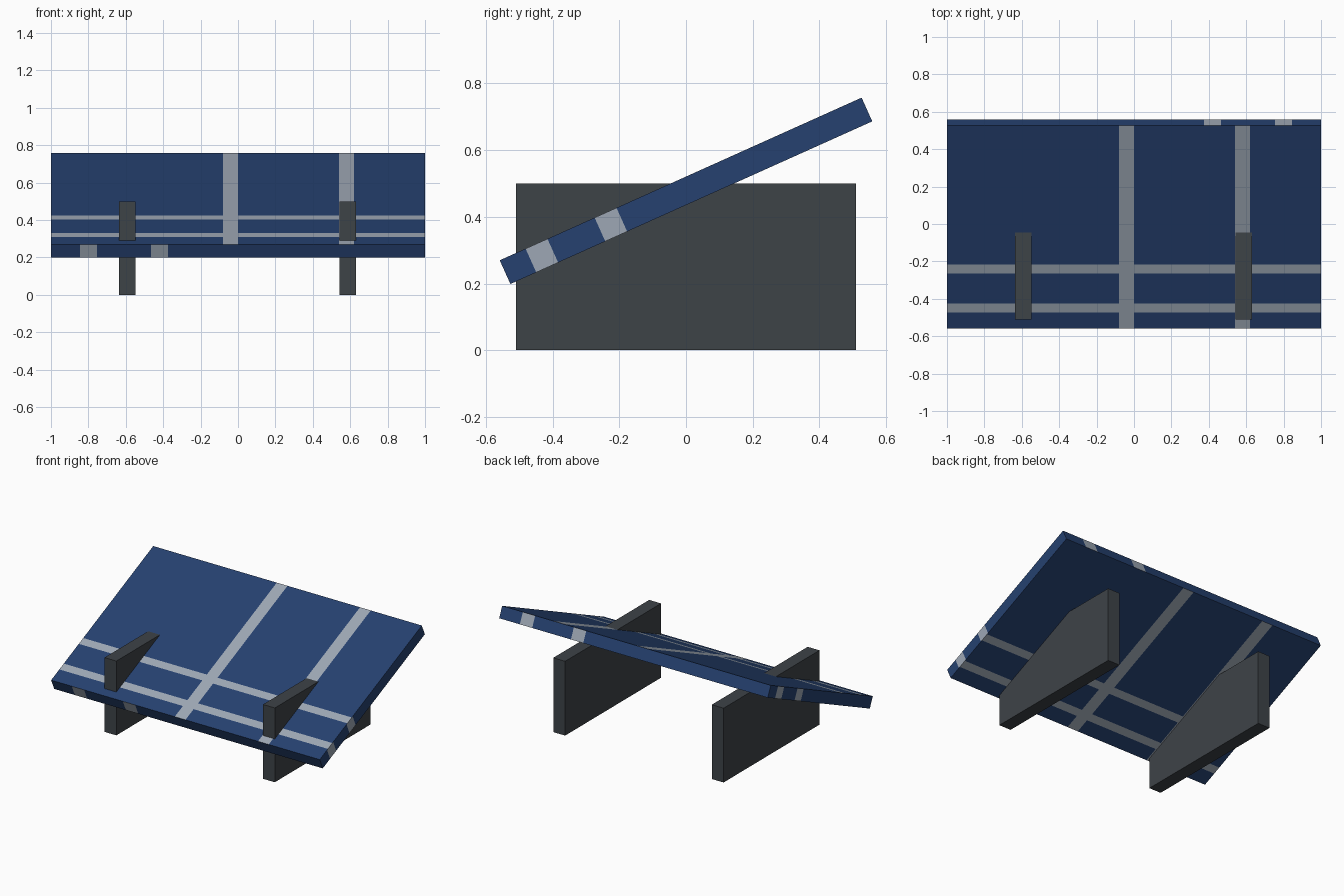
import bpy, bmesh, math
from mathutils import Matrix, Vector

cube = bpy.data.objects.get("Cube")
if cube:
    bpy.data.objects.remove(cube, do_unlink=True)


def make_material(name, rgb):
    mat = bpy.data.materials.new(name)
    mat.use_nodes = True
    mat.diffuse_color = (*rgb, 1)
    mat.node_tree.nodes["Principled BSDF"].inputs["Base Color"].default_value = (*rgb, 1)
    return mat


blue = make_material("navy_blue", (0.019, 0.053, 0.162))
pale = make_material("pale_grey", (0.34, 0.39, 0.46))
dark = make_material("dark_grey", (0.048, 0.056, 0.064))


def make_box(name, size, centre, mats, edit=None):
    bm = bmesh.new()
    bmesh.ops.create_cube(bm, size=1)
    bmesh.ops.scale(bm, vec=size, verts=bm.verts)
    if edit:
        edit(bm)
    mesh = bpy.data.meshes.new(name)
    bm.to_mesh(mesh)
    bm.free()
    for m in mats:
        mesh.materials.append(m)
    obj = bpy.data.objects.new(name, mesh)
    obj.location = centre
    bpy.context.collection.objects.link(obj)
    return obj


# Stripe bands as (centre, half width)
LONG = [(-0.04, 0.04), (0.58, 0.04)]          # run up the slope
CROSS = [(-0.474, 0.026), (-0.247, 0.026)]    # run across the width
SIDE = [(-0.474, 0.036), (-0.247, 0.036)]     # on the short ends
RIM = [(0.80, 0.046), (0.42, 0.046)]          # on the low and high edges


def flip(bands):
    return [(-c, h) for c, h in bands]


def inside(value, bands):
    return any(abs(value - c) < h for c, h in bands)


def is_stripe(normal, p):
    if abs(normal.z) > 0.5:
        long_bands = LONG if normal.z > 0 else flip(LONG)
        return inside(p.x, long_bands) or inside(p.y, CROSS)
    if abs(normal.x) > 0.5:
        return inside(p.y, SIDE if normal.x > 0 else flip(SIDE))
    return inside(p.x, RIM if normal.y > 0 else flip(RIM))


def paint_stripes(bm):
    across = LONG + flip(LONG) + RIM + flip(RIM)
    along = CROSS + SIDE + flip(SIDE)
    for axis, bands in ((Vector((1, 0, 0)), across), (Vector((0, 1, 0)), along)):
        for cut in sorted({round(c + s * h, 4) for c, h in bands for s in (-1, 1)}):
            bmesh.ops.bisect_plane(bm, geom=bm.verts[:] + bm.edges[:] + bm.faces[:],
                                   plane_co=axis * cut, plane_no=axis)
    bm.normal_update()
    for f in bm.faces:
        f.material_index = int(is_stripe(f.normal, f.calc_center_median()))


# Tilted striped board
board = make_box("tilted_board", (2, 1.19, 0.078), (0, 0, 0.478), [blue, pale], paint_stripes)
board.rotation_euler.x = math.radians(24.2)

# Upright supports
for name, x in (("right_support", -0.593), ("left_support", 0.587)):
    make_box(name, (0.088, 1.02, 0.5), (x, 0, 0.25), [dark])
